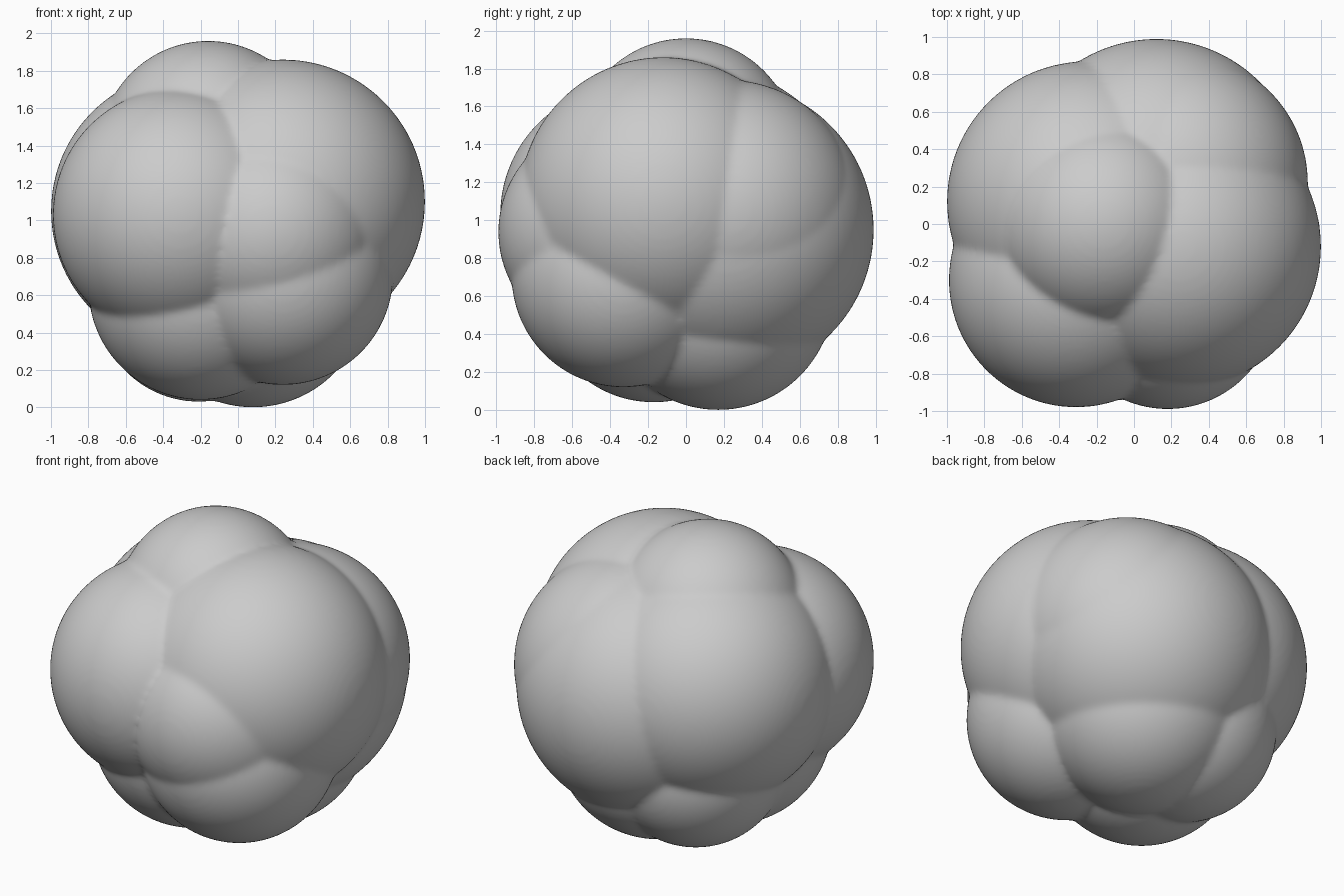
import bpy
import bmesh
from mathutils import Matrix

cube = bpy.data.objects.get("Cube")
if cube:
    bpy.data.objects.remove(cube, do_unlink=True)

# One plain grey for the whole body
grey = bpy.data.materials.new("plain_grey")
grey.use_nodes = True
colour = (0.6, 0.6, 0.6, 1)
grey.diffuse_color = colour
grey.node_tree.nodes["Principled BSDF"].inputs["Base Color"].default_value = colour

# Overlapping round lobes: centre and radius
lobes = {
    "front_right": (-0.31, -0.30, 1.03, 0.68),
    "top": (-0.16, 0.0, 1.38, 0.58),
    "left": (0.24, -0.12, 1.10, 0.76),
    "front_bump": (0.18, -0.41, 0.94, 0.58),
    "lower_front_left": (0.24, -0.33, 0.71, 0.59),
    "lower_front_right": (-0.20, -0.17, 0.64, 0.60),
    "back": (0.12, 0.21, 0.95, 0.78),
    "back_left": (0.24, 0.22, 1.05, 0.69),
    "back_right": (-0.25, 0.12, 1.05, 0.75),
    "lower_back": (0.08, 0.17, 0.61, 0.61),
    "lower_back_right": (-0.21, 0.20, 0.58, 0.55),
}

bm = bmesh.new()
for x, y, z, radius in lobes.values():
    bmesh.ops.create_icosphere(bm, subdivisions=5, radius=radius,
                               matrix=Matrix.Translation((x, y, z)))
mesh = bpy.data.meshes.new("lobed_body")
bm.to_mesh(mesh)
bm.free()
mesh.materials.append(grey)
body = bpy.data.objects.new("lobed_body", mesh)
bpy.context.collection.objects.link(body)

# Fuse the lobes into one skin and soften the creases
fuse = body.modifiers.new("fuse", "REMESH")
fuse.mode = "VOXEL"
fuse.voxel_size = 0.018
fuse.use_smooth_shade = True
soften = body.modifiers.new("soften", "SMOOTH")
soften.factor = 0.5
soften.iterations = 12

bpy.context.view_layer.objects.active = body
body.select_set(True)
bpy.ops.object.shade_smooth()
